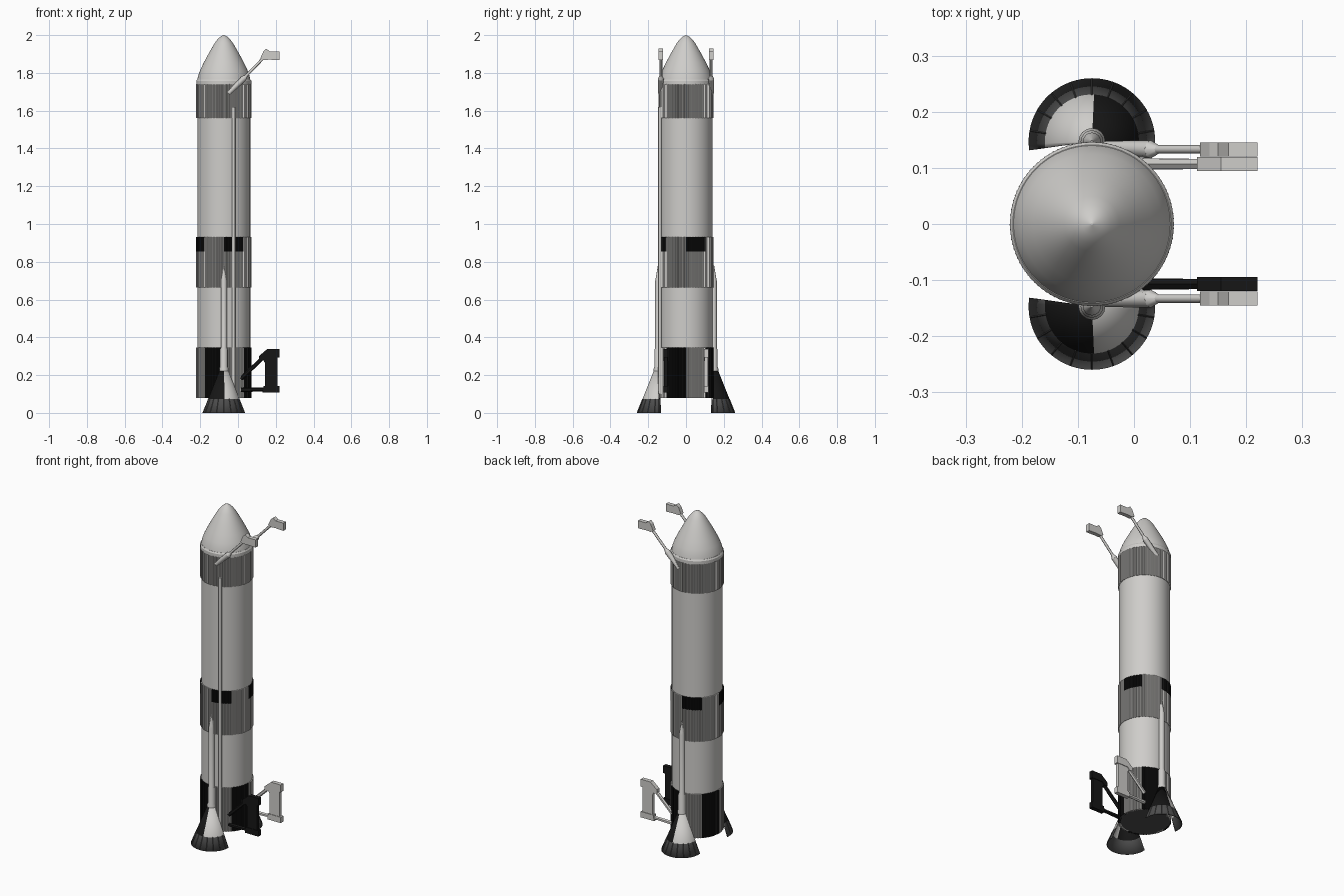
import bpy, bmesh, math
from mathutils import Vector

if "Cube" in bpy.data.objects:
    bpy.data.objects.remove(bpy.data.objects["Cube"])

CX = -0.075                      # axis of the tank


def mat(name, v):
    m = bpy.data.materials.new(name)
    m.diffuse_color = (v[0], v[1], v[2], 1)
    m.use_nodes = True
    m.node_tree.nodes["Principled BSDF"].inputs["Base Color"].default_value = m.diffuse_color
    return m


WHITE = mat("warm_white", (0.62, 0.61, 0.59))
BLACK = mat("black", (0.008, 0.008, 0.008))
GREY = mat("dark_grey", (0.075, 0.075, 0.075))
MATS = [WHITE, BLACK, GREY]


def finish(name, bm, rule=None, smooth=None, fix=True):
    """Turn a bmesh into an object; rule(face centre) gives the colour index."""
    if fix:
        bmesh.ops.recalc_face_normals(bm, faces=bm.faces)
    for f in bm.faces:
        if rule:
            f.material_index = rule(f.calc_center_median())
    me = bpy.data.meshes.new(name)
    bm.to_mesh(me)
    bm.free()
    for m in MATS:
        me.materials.append(m)
    ob = bpy.data.objects.new(name, me)
    bpy.context.collection.objects.link(ob)
    if smooth:
        bpy.ops.object.select_all(action='DESELECT')
        ob.select_set(True)
        bpy.context.view_layer.objects.active = ob
        bpy.ops.object.shade_smooth_by_angle(angle=math.radians(smooth))
    return ob


def skin(bm, rings, closed=True):
    n = len(rings[0])
    for a, b in zip(rings, rings[1:]):
        for i in range(n if closed else n - 1):
            j = (i + 1) % n
            bm.faces.new((a[i], a[j], b[j], b[i]))


def lathe(name, profile, x, y, n=64, rule=None, smooth=20):
    bm = bmesh.new()
    rings = [[bm.verts.new((x + r * math.cos(math.tau * i / n),
                            y + r * math.sin(math.tau * i / n), z))
              for i in range(n)] for r, z in profile]
    skin(bm, rings)
    bm.faces.new(rings[0])
    bm.faces.new(rings[-1])
    return finish(name, bm, rule, smooth)


def octant(c):
    return int((math.atan2(c.y, c.x - CX) % math.tau) / (math.pi / 4))


def ribbed_band(name, zs, rule=None, ribs=104):
    """Corrugated ring with square ribs."""
    bm = bmesh.new()
    n = ribs * 4
    rows = [(0.13, zs[0])] + [(None, z) for z in zs] + [(0.13, zs[-1])]
    rings = []
    for r, z in rows:
        ring = []
        for i in range(n):
            a = math.tau * i / n
            rr = r or (0.1465 if i % 4 < 2 else 0.1415)
            ring.append(bm.verts.new((CX + rr * math.cos(a), rr * math.sin(a), z)))
        rings.append(ring)
    skin(bm, rings)
    return finish(name, bm, rule)


def rod(name, p, q, r1, r2, n=8, col=0):
    """Tapered bar between two points."""
    p, q = Vector(p), Vector(q)
    d = q - p
    bm = bmesh.new()
    bmesh.ops.create_cone(bm, cap_ends=True, segments=n, radius1=r1, radius2=r2, depth=d.length)
    bmesh.ops.transform(bm, matrix=d.to_track_quat('Z', 'Y').to_matrix().to_4x4(), verts=bm.verts)
    bmesh.ops.translate(bm, vec=(p + q) / 2, verts=bm.verts)
    return finish(name, bm, lambda c: col, 50)


def plate(name, outline, y, t, col=0):
    """Flat xz outline extruded to thickness t about y."""
    bm = bmesh.new()
    a = [bm.verts.new((x, y - t / 2, z)) for x, z in outline]
    b = [bm.verts.new((x, y + t / 2, z)) for x, z in outline]
    skin(bm, [a, b])
    bm.faces.new(a)
    bm.faces.new(b)
    return finish(name, bm, lambda c: col)


# Main body and nose
lathe("tank_body", [(0.14, 0.08), (0.14, 1.74)], CX, 0,
      rule=lambda c: 2 if c.z < 0.1 else 0)
lathe("nose_collar", [(0.146, 1.738), (0.146, 1.758), (0.141, 1.766)], CX, 0)
lathe("nose_cone", [(0.141, 1.76), (0.136, 1.785), (0.125, 1.815), (0.106, 1.855), (0.078, 1.907),
                    (0.049, 1.957), (0.034, 1.977), (0.018, 1.992), (0.002, 2.0)], CX, 0)

# Corrugated bands, painted in alternating eighths
ribbed_band("base_band", [0.08, 0.345], lambda c: octant(c) % 2)
ribbed_band("middle_band", [0.665, 0.855, 0.93],
            lambda c: 1 if c.z > 0.856 and octant(c) % 2 == 0 else 0)
ribbed_band("upper_band", [1.562, 1.74])

# Long cable tunnel on the front
rod("cable_tunnel", (-0.023, -0.138, 0.1), (-0.023, -0.138, 1.62), 0.009, 0.009)

for s, side in ((-1, "front"), (1, "back")):
    # Flared half-cone skirt, split black and white with a grey hem
    yc = s * 0.147
    bm = bmesh.new()
    n = 34
    rings = []
    for r, z in ((0.111, 0), (0.082, 0.072), (0.022, 0.222)):
        ring = []
        for i in range(n + 1):
            a = math.radians(-2 + 190 * i / n)
            ring.append(bm.verts.new((CX + r * math.cos(a), yc + s * r * math.sin(a), z)))
        rings.append(ring)
    skin(bm, rings, closed=False)
    ob = finish(side + "_skirt", bm, lambda c: 2 if c.z < 0.07 else
                (1 if (c.x - CX) * s > 0 else 0), 30)
    m = ob.modifiers.new("shell", 'SOLIDIFY')
    m.thickness = 0.004
    m.offset = 0

    # Raised seams over the hem
    for k in range(9):
        a = math.radians(10 + 20 * k)
        c, sn = math.cos(a), s * math.sin(a)
        rod(side + "_skirt_seam", (CX + 0.111 * c, yc + 0.111 * sn, 0.002),
            (CX + 0.082 * c, yc + 0.082 * sn, 0.074), 0.0025, 0.0025, 4, 2)

    # Slim pipe with thick foot and pointed tip
    lathe(side + "_pipe", [(0.024, 0.2), (0.024, 0.235), (0.020, 0.245), (0.020, 0.335), (0.016, 0.345),
                           (0.016, 0.70), (0.013, 0.715), (0.002, 0.78)], CX, s * 0.147, 16, smooth=30)

    # Upper arm with a boxy tip
    y = s * 0.133
    rod(side + "_arm_root", (-0.05, s * 0.136, 1.692), (0.03, y, 1.77), 0.012, 0.016, 8)
    rod(side + "_arm_shoulder", (0.03, y, 1.77), (0.045, y, 1.785), 0.016, 0.007, 8)
    rod(side + "_arm_rod", (0.035, y, 1.776), (0.15, y, 1.895), 0.0075, 0.0075, 8)
    plate(side + "_arm_tip", [(0.118, 1.877), (0.135, 1.868), (0.165, 1.87), (0.22, 1.868),
                              (0.22, 1.914), (0.168, 1.914), (0.15, 1.928), (0.135, 1.915)],
          y, 0.025)

    # Lower side panel held by two struts
    col = 0 if s > 0 else 1
    y = s * 0.107
    rod(side + "_panel_upper_strut", (0.015, y, 0.18), (0.135, y, 0.295), 0.011, 0.010, 6, col)
    rod(side + "_panel_lower_strut", (0.015, y, 0.122), (0.145, y, 0.124), 0.012, 0.010, 6, col)
    plate(side + "_panel", [(0.142, 0.125), (0.21, 0.125), (0.21, 0.315), (0.13, 0.315),
                            (0.13, 0.285), (0.142, 0.265)], y, 0.018, col)
    plate(side + "_panel_top", [(0.112, 0.28), (0.13, 0.275), (0.145, 0.293), (0.22, 0.293),
                                (0.22, 0.338), (0.155, 0.338), (0.112, 0.302)], y, 0.025, col)
    plate(side + "_panel_foot", [(0.13, 0.107), (0.22, 0.107), (0.22, 0.142), (0.135, 0.142)],
          y, 0.025, col)
